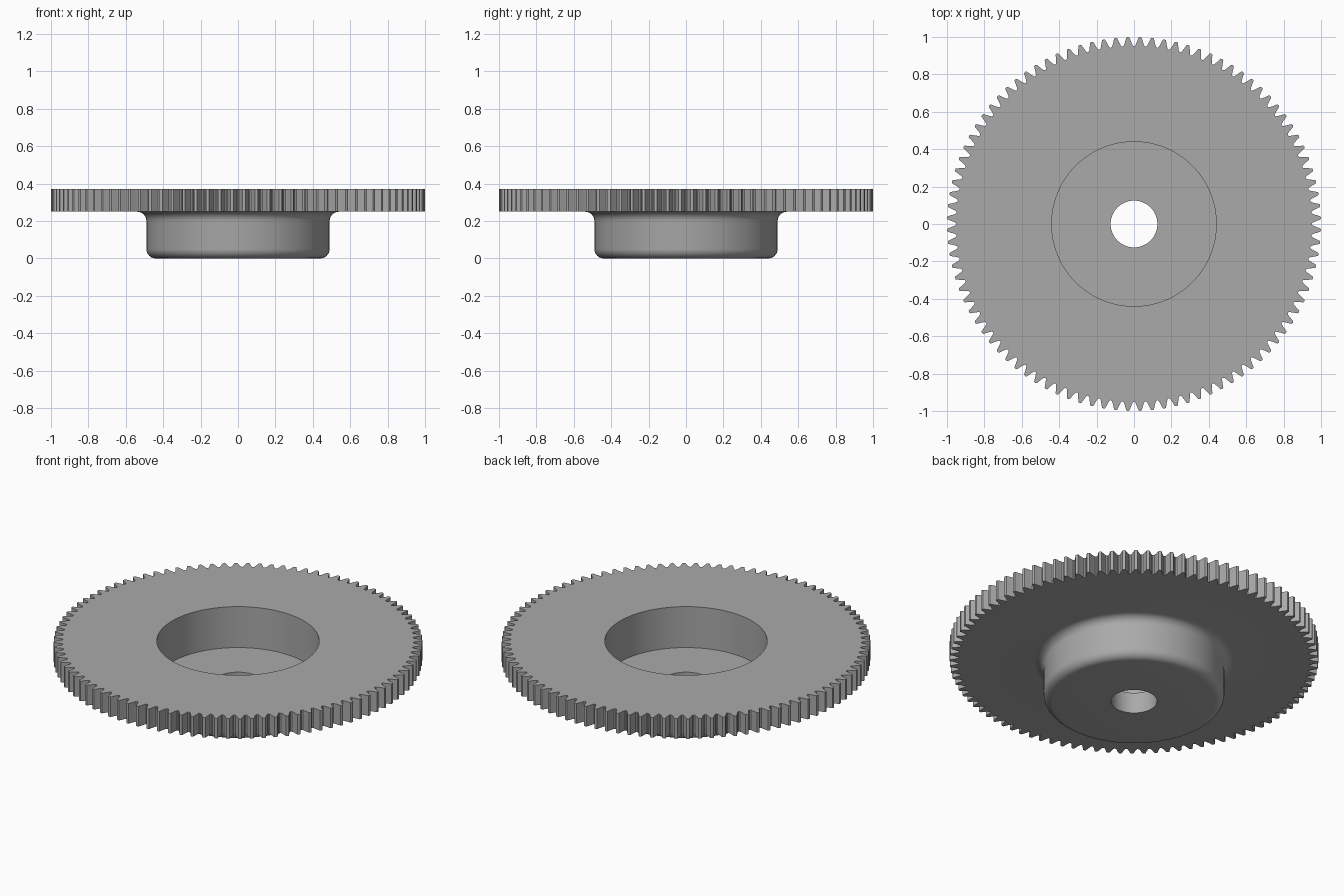
import bpy, bmesh
from math import pi, sin, cos, radians

cube = bpy.data.objects.get("Cube")
if cube:
    bpy.data.objects.remove(cube)

TEETH = 96
STEP = 2 * pi / TEETH
TOP, UNDER, FLOOR = 0.37, 0.25, 0.125

steel = bpy.data.materials.new("grey_metal")
steel.use_nodes = True
grey = (0.40, 0.40, 0.40, 1)
steel.diffuse_color = grey
steel.node_tree.nodes["Principled BSDF"].inputs["Base Color"].default_value = grey


def arc(r, z, radius, start, end, n=6):
    """Points of a fillet arc in the r-z plane."""
    angles = [radians(start + (end - start) * i / n) for i in range(n + 1)]
    return [(r + radius * cos(a), z + radius * sin(a)) for a in angles]


# Turned section: recess wall, recess floor, bore, rounded hub, fillet under the disc
section = [(0.44, TOP), (0.44, FLOOR), (0.125, FLOOR), (0.125, 0)]
section += arc(0.44, 0.05, 0.05, -90, 0)
section += arc(0.54, UNDER - 0.05, 0.05, 180, 90)

# One tooth, from gap centre to gap centre: (fraction of pitch, radius)
half = [(0, 0.95), (0.1, 0.953), (0.17, 0.962), (0.25, 0.975), (0.32, 0.988), (0.38, 0.998)]
tooth = half + [(0.5, 1.0)] + [(1 - f, r) for f, r in half[:0:-1]]

bm = bmesh.new()


def ring(points):
    """Closed loop of vertices from (angle, radius, height)."""
    return [bm.verts.new((r * cos(a), r * sin(a), z)) for a, r, z in points]


def bridge(a, b):
    n = len(a)
    for i in range(n):
        j = (i + 1) % n
        bm.faces.new((a[i], a[j], b[j], b[i]))


# Turned surfaces
rings = [ring([(i * STEP, r, z) for i in range(TEETH)]) for r, z in section]
for a, b in zip(rings, rings[1:]):
    bridge(a, b)

# Toothed rim
rims = [ring([((i + f) * STEP, r, z) for i in range(TEETH) for f, r in tooth])
        for z in (UNDER, TOP)]
bridge(*rims)

# Flat faces of the disc, one sector per tooth
n = len(tooth)
for inner, rim in ((rings[-1], rims[0]), (rings[0], rims[1])):
    for i in range(TEETH):
        outer = [rim[(i * n + k) % len(rim)] for k in range(n + 1)]
        bm.faces.new([inner[i]] + outer + [inner[(i + 1) % TEETH]])

bmesh.ops.recalc_face_normals(bm, faces=bm.faces)
mesh = bpy.data.meshes.new("gear_wheel")
bm.to_mesh(mesh)
bm.free()
mesh.materials.append(steel)
gear = bpy.data.objects.new("gear_wheel", mesh)
bpy.context.collection.objects.link(gear)
bpy.context.view_layer.objects.active = gear
gear.select_set(True)
bpy.ops.object.shade_smooth_by_angle(angle=radians(30))
